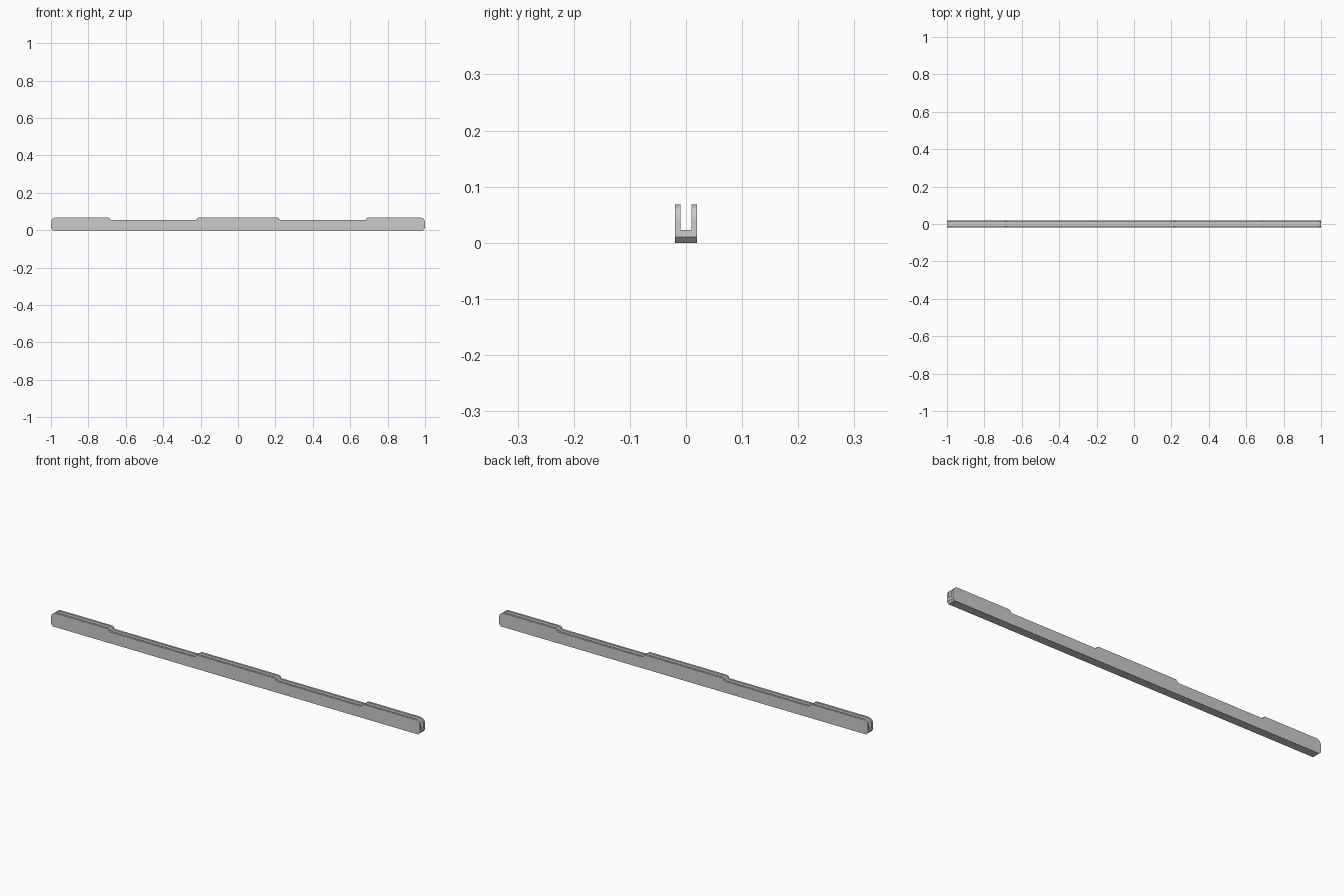
import bpy, bmesh, math

if "Cube" in bpy.data.objects:
    bpy.data.objects.remove(bpy.data.objects["Cube"])

H, STEP = 0.068, 0.055      # full height, lowered height
HALF_W, SLOT = 0.02, 0.01   # half width of the rail, half width of the slot
FLOOR = 0.023               # slot floor
R, CH = 0.026, 0.01         # rounded top corner, bottom chamfer


def arc(cx, cz, r, a0, a1, n):
    return [(cx + r * math.cos(math.radians(a0 + (a1 - a0) * i / n)),
             cz + r * math.sin(math.radians(a0 + (a1 - a0) * i / n)))
            for i in range(n + 1)]


def extrude_profile(name, points, half_width):
    bm = bmesh.new()
    face = bm.faces.new([bm.verts.new((x, -half_width, z)) for x, z in points])
    res = bmesh.ops.extrude_face_region(bm, geom=[face])
    verts = [g for g in res["geom"] if isinstance(g, bmesh.types.BMVert)]
    bmesh.ops.translate(bm, verts=verts, vec=(0, 2 * half_width, 0))
    bmesh.ops.recalc_face_normals(bm, faces=bm.faces)
    mesh = bpy.data.meshes.new(name)
    bm.to_mesh(mesh)
    bm.free()
    obj = bpy.data.objects.new(name, mesh)
    bpy.context.collection.objects.link(obj)
    return obj


# Right half of the side profile, from bottom to top centre
half = [(1 - CH, 0), (1, CH)]
half += arc(1 - R, H - R, R, 0, 90, 8)
half += [(0.694, H), (0.688, H - 0.004), (0.685, STEP + 0.003), (0.679, STEP)]
half += [(0.226, STEP), (0.220, STEP + 0.003), (0.217, H - 0.004), (0.211, H)]
profile = half + [(-x, z) for x, z in reversed(half)]
rail = extrude_profile("channel_rail", profile, HALF_W)

# Open slot along the whole length
cutter = extrude_profile("slot_cutter",
                         [(-1.1, FLOOR), (1.1, FLOOR), (1.1, 0.2), (-1.1, 0.2)], SLOT)
cut = rail.modifiers.new("slot", 'BOOLEAN')
cut.operation = 'DIFFERENCE'
cut.solver = 'EXACT'
cut.object = cutter
bpy.context.view_layer.objects.active = rail
rail.select_set(True)
bpy.ops.object.modifier_apply(modifier=cut.name)
bpy.data.objects.remove(cutter)

# Smooth rounded corners, crisp edges
bpy.ops.object.shade_smooth_by_angle(angle=math.radians(25))
